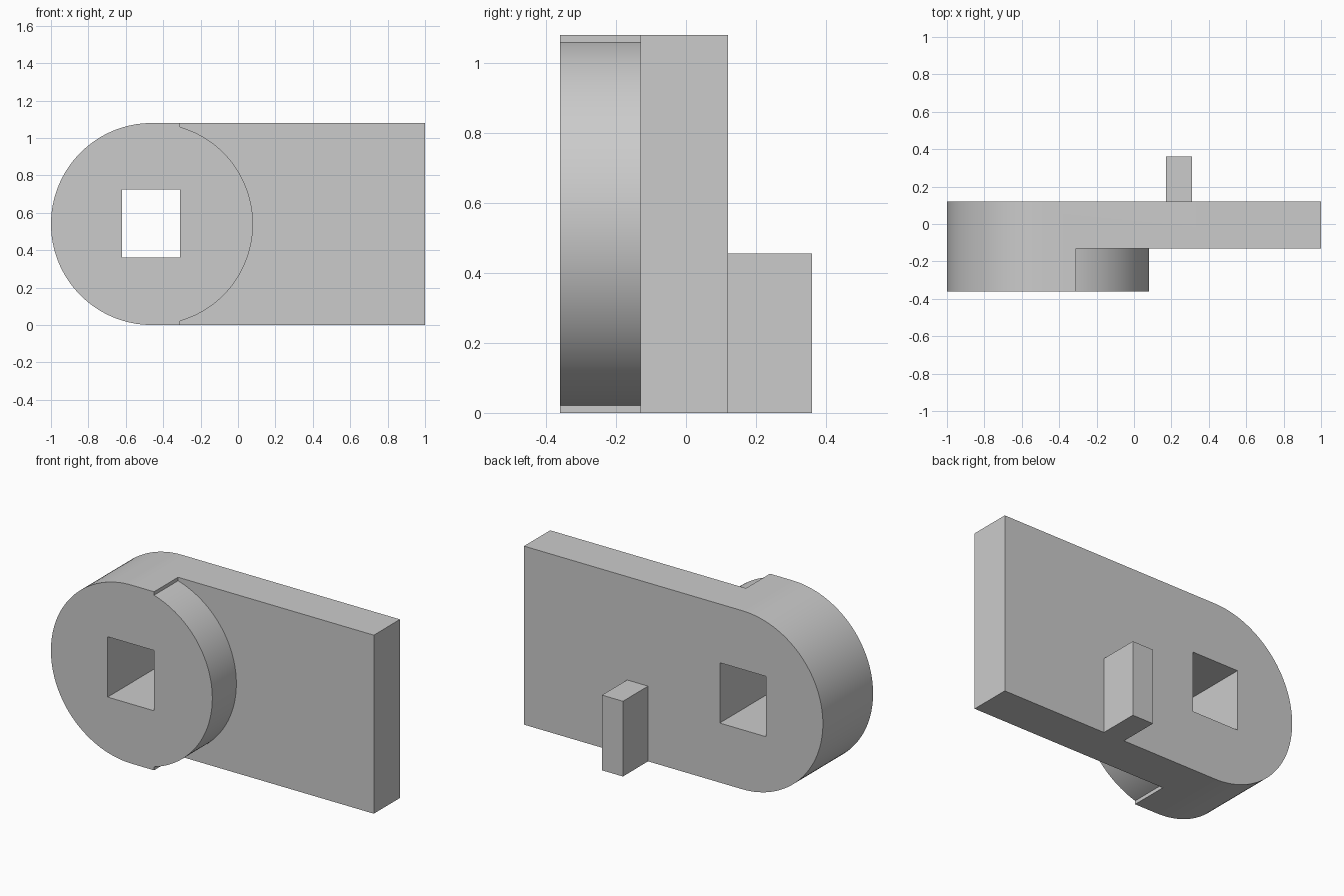
import bpy, bmesh
from math import pi, sin, cos, asin, acos, sqrt

cube = bpy.data.objects.get("Cube")
if cube:
    bpy.data.objects.remove(cube, do_unlink=True)

grey = bpy.data.materials.new("plain grey")
grey.use_nodes = True
colour = (0.6, 0.6, 0.6, 1)
grey.diffuse_color = colour
grey.node_tree.nodes["Principled BSDF"].inputs["Base Color"].default_value = colour

R = 0.54            # radius of the rounded end
CX = R - 1          # centre of the rounded end
STEP = -0.31        # where the boss turns from flat edge to disc
SEG = 64


def arc(start, end, count):
    """Points on the round end, as (x, z)."""
    return [(CX + R * cos(start + (end - start) * i / count),
             R + R * sin(start + (end - start) * i / count))
            for i in range(count + 1)]


def rect(x0, x1, z0, z1):
    return [(x0, z0), (x1, z0), (x1, z1), (x0, z1)]


def prism(name, outline, y0, y1):
    """Extrude an (x, z) outline from y0 to y1."""
    bm = bmesh.new()
    face = bm.faces.new([bm.verts.new((x, y0, z)) for x, z in outline])
    ext = bmesh.ops.extrude_face_region(bm, geom=[face], use_keep_orig=True)
    moved = [v for v in ext["geom"] if isinstance(v, bmesh.types.BMVert)]
    bmesh.ops.translate(bm, verts=moved, vec=(0, y1 - y0, 0))
    bmesh.ops.recalc_face_normals(bm, faces=bm.faces)
    mesh = bpy.data.meshes.new(name)
    bm.to_mesh(mesh)
    bm.free()
    mesh.materials.append(grey)
    obj = bpy.data.objects.new(name, mesh)
    bpy.context.collection.objects.link(obj)
    return obj


def combine(target, other, operation):
    """Apply a boolean and discard the second solid."""
    bpy.context.view_layer.objects.active = target
    mod = target.modifiers.new(operation, "BOOLEAN")
    mod.operation, mod.object, mod.solver = operation, other, "EXACT"
    bpy.ops.object.modifier_apply(modifier=mod.name)
    bpy.data.objects.remove(other, do_unlink=True)


# Plate with one rounded end
left_arc = arc(pi / 2, 3 * pi / 2, SEG)
body = prism("plate_body", left_arc + [(1, 0), (1, 2 * R)], -0.13, 0.12)

# Front boss: flat-edged left half, small notch, then the disc
a = acos((STEP - CX) / R)
boss_outline = left_arc + [(STEP, 0)] + arc(-a, a, SEG) + [(STEP, 2 * R)]
combine(body, prism("boss", boss_outline, -0.36, 0), "UNION")

# Rectangular through hole
hole = prism("hole_cutter", rect(-0.62, STEP, 0.36, 0.725), -0.5, 0.5)
combine(body, hole, "DIFFERENCE")

# Peg on the back, sunk slightly into the plate
combine(body, prism("back_peg", rect(0.17, 0.31, 0, 0.455), 0.05, 0.36), "UNION")

# Smooth curves, sharp corners
bpy.ops.object.select_all(action="DESELECT")
body.select_set(True)
bpy.context.view_layer.objects.active = body
bpy.ops.object.shade_smooth_by_angle(angle=pi / 9)
